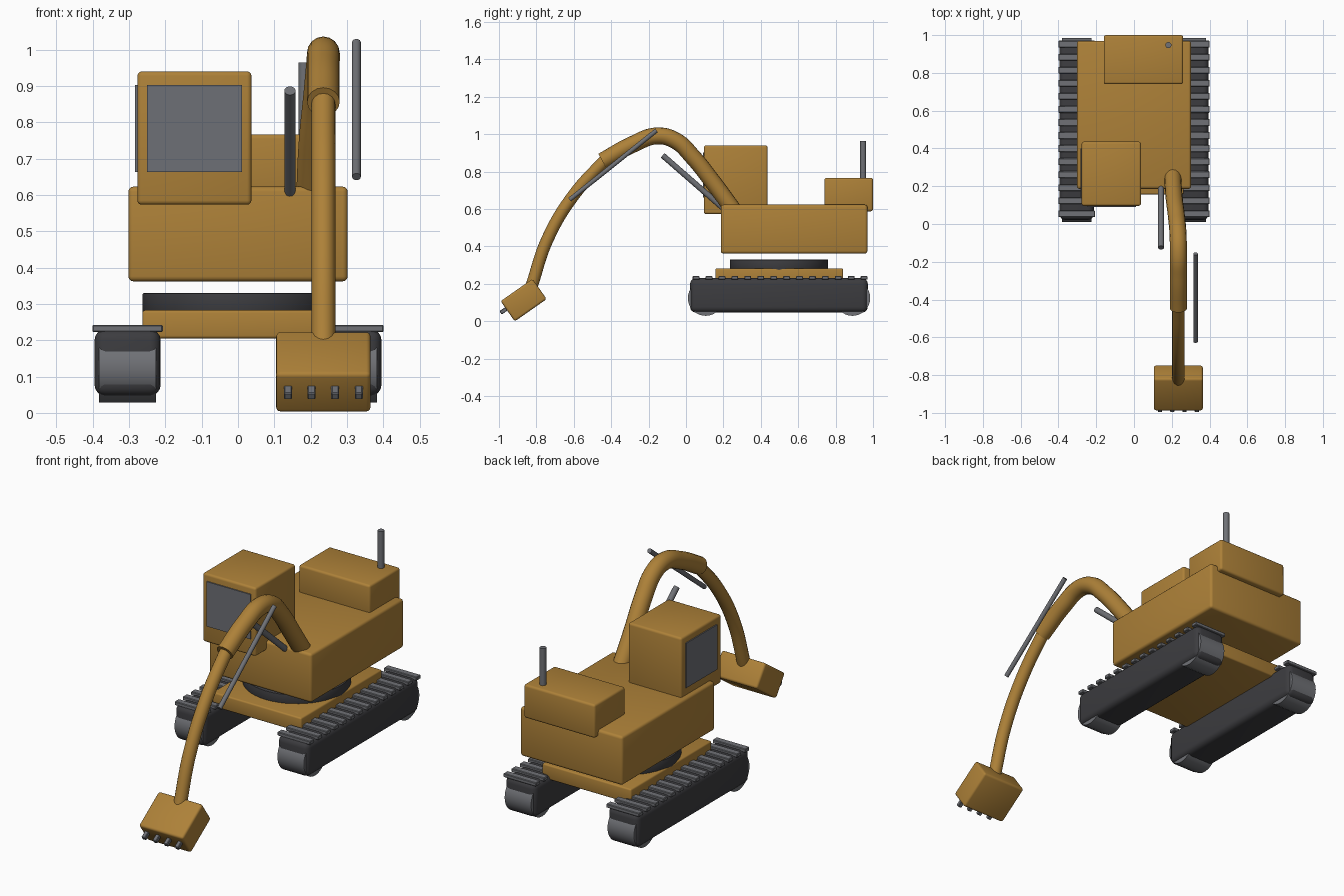
import bpy, bmesh, math
from mathutils import Matrix, Vector

if "Cube" in bpy.data.objects:
    bpy.data.objects.remove(bpy.data.objects["Cube"])


def material(name, rgb):
    m = bpy.data.materials.new(name)
    m.diffuse_color = (*rgb, 1)
    m.use_nodes = True
    m.node_tree.nodes["Principled BSDF"].inputs["Base Color"].default_value = m.diffuse_color
    return m


YELLOW = material("ochre paint", (0.42, 0.22, 0.04))
GREY = material("mid grey metal", (0.16, 0.165, 0.18))
DARK = material("dark rubber", (0.045, 0.045, 0.05))
GLASS = material("grey glass", (0.155, 0.16, 0.18))


def finish(ob, mat):
    ob.data.materials.clear()
    ob.data.materials.append(mat)
    bpy.ops.object.select_all(action='DESELECT')
    ob.select_set(True)
    bpy.context.view_layer.objects.active = ob
    bpy.ops.object.shade_smooth_by_angle(angle=math.radians(35))
    return ob


def add_mesh(name, bm, mat):
    me = bpy.data.meshes.new(name)
    bm.to_mesh(me)
    bm.free()
    ob = bpy.data.objects.new(name, me)
    bpy.context.collection.objects.link(ob)
    return finish(ob, mat)


def box(name, lo, hi, mat, bevel=0.0, segs=3, matrix=None):
    """Bevelled box between two corners, optionally transformed afterwards."""
    lo, hi = Vector(lo), Vector(hi)
    bm = bmesh.new()
    bmesh.ops.create_cube(bm, size=1)
    bmesh.ops.scale(bm, vec=hi - lo, verts=bm.verts)
    bmesh.ops.translate(bm, vec=(lo + hi) / 2, verts=bm.verts)
    if bevel:
        bmesh.ops.bevel(bm, geom=bm.edges[:], offset=bevel, segments=segs,
                        profile=0.5, affect='EDGES')
    if matrix:
        bm.transform(matrix)
    return add_mesh(name, bm, mat)


def rod(name, a, b, r, mat, sides=24, bevel=0.0):
    """Cylinder from point a to point b."""
    a, b = Vector(a), Vector(b)
    bm = bmesh.new()
    bmesh.ops.create_cone(bm, cap_ends=True, segments=sides, radius1=r, radius2=r,
                          depth=(b - a).length)
    if bevel:
        rims = [e for e in bm.edges if abs(e.verts[0].co.z - e.verts[1].co.z) < 1e-6]
        bmesh.ops.bevel(bm, geom=rims, offset=bevel, segments=2, profile=0.5, affect='EDGES')
    rot = (b - a).to_track_quat('Z', 'Y').to_matrix().to_4x4()
    bm.transform(Matrix.Translation((a + b) / 2) @ rot)
    return add_mesh(name, bm, mat)


def tube(name, points, r, mat):
    """Round tube along a smooth path."""
    cu = bpy.data.curves.new(name, 'CURVE')
    cu.dimensions = '3D'
    cu.bevel_depth, cu.bevel_resolution = r, 6
    cu.resolution_u, cu.use_fill_caps = 8, True
    sp = cu.splines.new('BEZIER')
    sp.bezier_points.add(len(points) - 1)
    for bp, p in zip(sp.bezier_points, points):
        bp.co = p
        bp.handle_left_type = bp.handle_right_type = 'AUTO'
    ob = bpy.data.objects.new(name, cu)
    bpy.context.collection.objects.link(ob)
    bpy.ops.object.select_all(action='DESELECT')
    ob.select_set(True)
    bpy.context.view_layer.objects.active = ob
    bpy.ops.object.convert(target='MESH')
    return finish(bpy.context.view_layer.objects.active, mat)


# Tracks with end wheels and top pads
for side, s in (("left", -1), ("right", 1)):
    cx = 0.304 * s
    box(f"{side}_track", (cx - 0.091, 0.022, 0.047), (cx + 0.091, 0.972, 0.23), DARK, 0.03, 4)
    for end, y in (("front", 0.105), ("rear", 0.89)):
        rod(f"{side}_{end}_wheel", (cx - 0.078, y, 0.124), (cx + 0.078, y, 0.124), 0.095, GREY, 32)
    for i in range(14):
        y = 0.054 + i * 0.0691
        box(f"{side}_track_pad_{i + 1}", (cx - 0.097, y - 0.018, 0.222),
            (cx + 0.097, y + 0.018, 0.242), GREY, 0.003, 1)

# Undercarriage and turntable
box("undercarriage", (-0.263, 0.157, 0.205), (0.263, 0.84, 0.283), YELLOW, 0.008)
rod("turntable", (0, 0.497, 0.27), (0, 0.497, 0.33), 0.263, DARK, 48, 0.004)

# Upper body, engine cover and exhaust
box("body", (-0.302, 0.186, 0.362), (0.302, 0.97, 0.623), YELLOW, 0.014)
box("engine_cover", (-0.16, 0.74, 0.588), (0.26, 1.0, 0.767), YELLOW, 0.012)
rod("exhaust", (0.182, 0.947, 0.74), (0.182, 0.947, 0.965), 0.016, GREY)

# Cab with front and left windows
box("cab", (-0.277, 0.096, 0.573), (0.037, 0.436, 0.94), YELLOW, 0.012)
box("front_window", (-0.25, 0.09, 0.663), (0.011, 0.098, 0.902), GLASS)
box("left_window", (-0.283, 0.14, 0.663), (-0.275, 0.4, 0.902), GLASS)

# Boom and stick
tube("boom", [(0.204, 0.275, 0.565), (0.212, 0.143, 0.745), (0.225, 0.037, 0.878),
              (0.233, -0.055, 0.965), (0.235, -0.155, 0.991), (0.235, -0.28, 0.948),
              (0.235, -0.447, 0.856)], 0.045, YELLOW)
tube("stick", [(0.235, -0.41, 0.885), (0.235, -0.6, 0.675), (0.235, -0.74, 0.44),
               (0.235, -0.828, 0.18)], 0.033, YELLOW)

# Hydraulic rams
rod("boom_ram", (0.143, 0.195, 0.608), (0.143, -0.125, 0.887), 0.0155, GREY)
rod("stick_ram", (0.326, -0.622, 0.65), (0.326, -0.158, 1.02), 0.012, GREY)

# Tilted bucket with four teeth
tilt = Matrix.Translation((0.235, -0.868, 0.113)) @ Matrix.Rotation(math.radians(35), 4, 'X')
box("bucket", (-0.13, -0.104, -0.066), (0.13, 0.104, 0.066), YELLOW, 0.012, matrix=tilt)
for i in range(4):
    x = -0.0975 + i * 0.065
    box(f"bucket_tooth_{i + 1}", (x - 0.011, -0.14, 0.004), (x + 0.011, -0.09, 0.026), GREY,
        0.003, 1, tilt)
